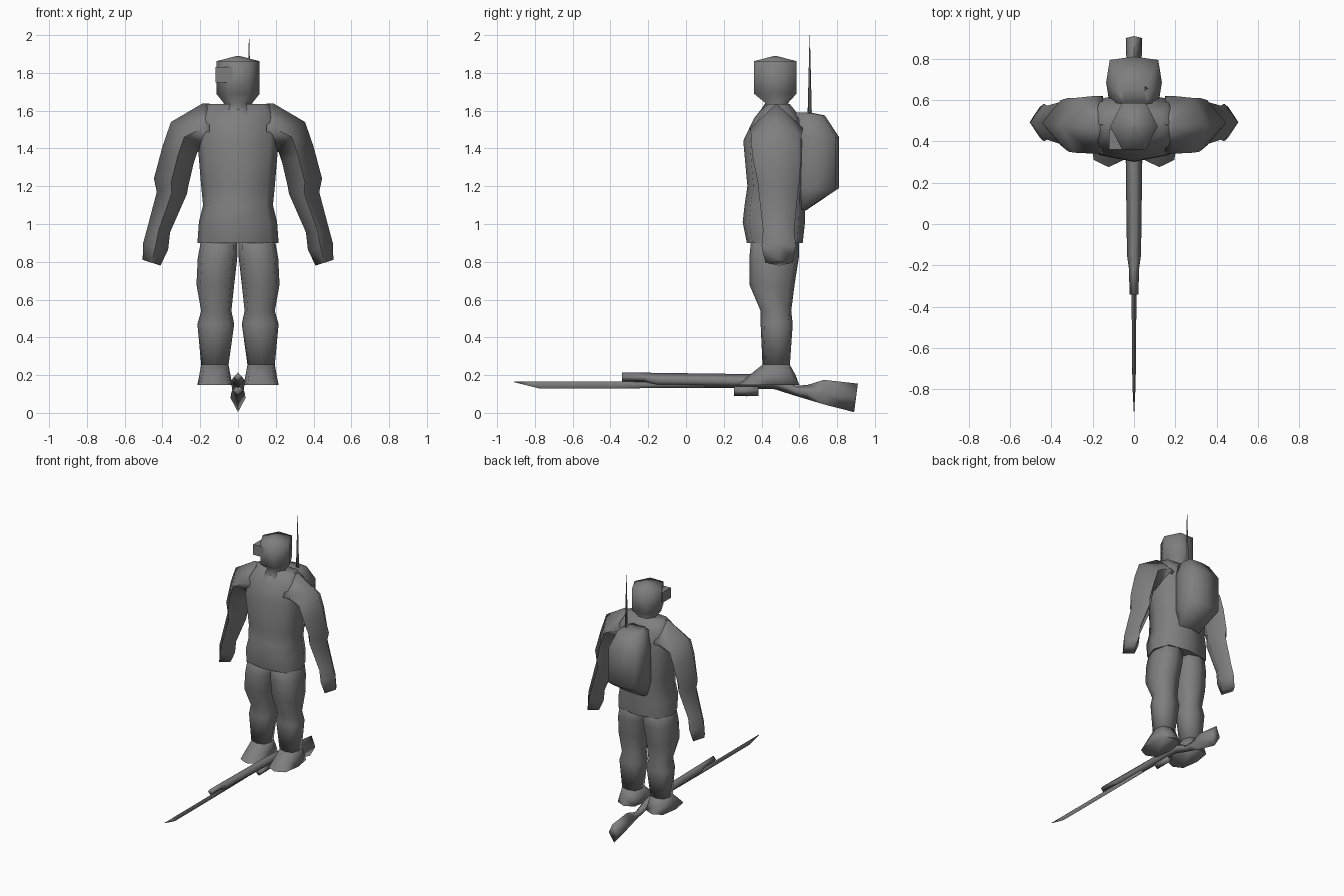
import bpy, bmesh, math
from mathutils import Vector

if "Cube" in bpy.data.objects:
    bpy.data.objects.remove(bpy.data.objects["Cube"])

grey = bpy.data.materials.new("dark_grey")
grey.diffuse_color = (0.21, 0.21, 0.21, 1)
grey.use_nodes = True
grey.node_tree.nodes["Principled BSDF"].inputs["Base Color"].default_value = grey.diffuse_color


def loft(name, rings, angle=100):
    """Skin a list of equal-length point rings and cap both ends."""
    bm = bmesh.new()
    loops = [[bm.verts.new(p) for p in ring] for ring in rings]
    n = len(loops[0])
    for a, b in zip(loops, loops[1:]):
        for i in range(n):
            j = (i + 1) % n
            bm.faces.new((a[i], a[j], b[j], b[i]))
    bm.faces.new(loops[0])
    bm.faces.new(loops[-1])
    bmesh.ops.remove_doubles(bm, verts=bm.verts, dist=0.0005)
    bmesh.ops.recalc_face_normals(bm, faces=bm.faces)
    mesh = bpy.data.meshes.new(name)
    bm.to_mesh(mesh)
    bm.free()
    ob = bpy.data.objects.new(name, mesh)
    bpy.context.collection.objects.link(ob)
    mesh.materials.append(grey)
    bpy.ops.object.select_all(action='DESELECT')
    ob.select_set(True)
    bpy.context.view_layer.objects.active = ob
    bpy.ops.object.shade_smooth_by_angle(angle=math.radians(angle))
    return ob


def level(z, x0, x1, y0, y1, sides=8, power=0.7):
    """Horizontal rounded ring filling the given x and y span."""
    pts = []
    for i in range(sides):
        a = 2 * math.pi * i / sides
        c, s = math.cos(a), math.sin(a)
        c = math.copysign(abs(c) ** power, c) if abs(c) > 1e-6 else 0
        s = math.copysign(abs(s) ** power, s) if abs(s) > 1e-6 else 0
        pts.append(((x0 + x1) / 2 + c * (x1 - x0) / 2, (y0 + y1) / 2 + s * (y1 - y0) / 2, z))
    return pts


def diamond_y(y, hx, z0, z1, lean=0):
    """Diamond ring across the y axis, for the rifle."""
    m = (z0 + z1) / 2
    return [(hx, y, m), (0, y + lean, z1), (-hx, y, m), (0, y - lean, z0)]


# torso with jacket hem
torso = [(0.90, .215, .322, .618), (1.01, .207, .30, .63), (1.10, .185, .31, .632),
         (1.20, .195, .325, .632), (1.44, .215, .303, .638), (1.56, .21, .36, .61),
         (1.635, .17, .42, .55)]
loft("torso", [level(z, -h, h, a, b, power=.65) for z, h, a, b in torso], 75)

# legs with boots
leg = [(.97, .002, .185, .35, .60), (.82, .004, .213, .335, .597), (.68, .02, .22, .335, .575),
       (.54, .035, .195, .395, .557), (.47, .02, .215, .395, .565), (.255, .05, .195, .405, .55)]
boot = [(.255, .05, .195, .405, .55), (.20, .04, .205, .335, .58), (.148, .03, .215, .275, .60)]
for side, s in (("left", -1), ("right", 1)):
    for name, rows in (("leg", leg), ("boot", boot)):
        loft(f"{side}_{name}", [[(s * x, y, z) for x, y, z in level(*r)] for r in rows])

# arms with hands: outer x, z, inner x, z, front y, back y
arm = [(.15, 1.637, .15, 1.36, .34, .62), (.19, 1.637, .185, 1.38, .34, .62),
       (.355, 1.54, .215, 1.38, .345, .61), (.40, 1.41, .235, 1.32, .35, .61),
       (.445, 1.24, .263, 1.20, .38, .60), (.43, 1.17, .27, 1.16, .385, .592),
       (.48, .98, .36, .955, .408, .573), (.502, .90, .37, .865, .40, .582),
       (.505, .81, .41, .78, .42, .565)]
for side, s in (("left", -1), ("right", 1)):
    rings = []
    for xo, zo, xi, zi, y0, y1 in arm:
        xm, zm, ym = (xo + xi) / 2, (zo + zi) / 2, (y0 + y1) / 2
        rings.append([(s * xo, ym, zo), (s * xm, y1, zm), (s * xi, ym, zi), (s * xm, y0, zm)])
    loft(f"{side}_arm", rings)

# neck and helmeted head, six sided with a low crown
head = [(1.58, .10, .38, .58), (1.64, .075, .42, .54), (1.69, .115, .36, .585),
        (1.862, .115, .36, .585), (1.89, .005, .467, .477)]
loft("head", [level(z, -h, h, a - (b - a) * .077, b + (b - a) * .077, 6, 1)
              for z, h, a, b in head])

# sight block on the helmet corner
loft("helmet_sight", [[(x, y, z) for x, y in ((-.12, .36), (-.03, .36), (-.03, .46), (-.12, .46))]
                      for z in (1.75, 1.83)], 60)

# backpack
pack = [(1.075, .09, .57, .64), (1.19, .135, .56, .81), (1.46, .135, .56, .81),
        (1.575, .10, .57, .735), (1.59, .06, .57, .66)]
loft("backpack", [level(z, -h, h, a, b, power=.4) for z, h, a, b in pack])

# antenna
loft("antenna", [level(z, .058 - r, .058 + r, .655 - r, .655 + r, 3, 1)
                 for z, r in ((1.55, .014), (2.0, .001))])

# rifle: stock with receiver, handguard, barrel, magazine
loft("rifle_stock", [diamond_y(*r) for r in (
    (.90, .04, .004, .155, .01), (.73, .035, .045, .175), (.64, .028, .072, .147),
    (.58, .03, .09, .145), (.47, .036, .125, .20), (.30, .04, .13, .206),
    (-.15, .034, .137, .212), (-.22, .024, .163, .213), (-.34, .022, .165, .214))])
loft("rifle_barrel", [diamond_y(*r) for r in (
    (.10, .014, .132, .165), (-.34, .012, .13, .166), (-.78, .008, .13, .166),
    (-.91, .001, .163, .166))])
loft("rifle_magazine", [diamond_y(*r) for r in (
    (.255, .03, .09, .15), (.32, .03, .088, .15), (.385, .03, .09, .15))])
